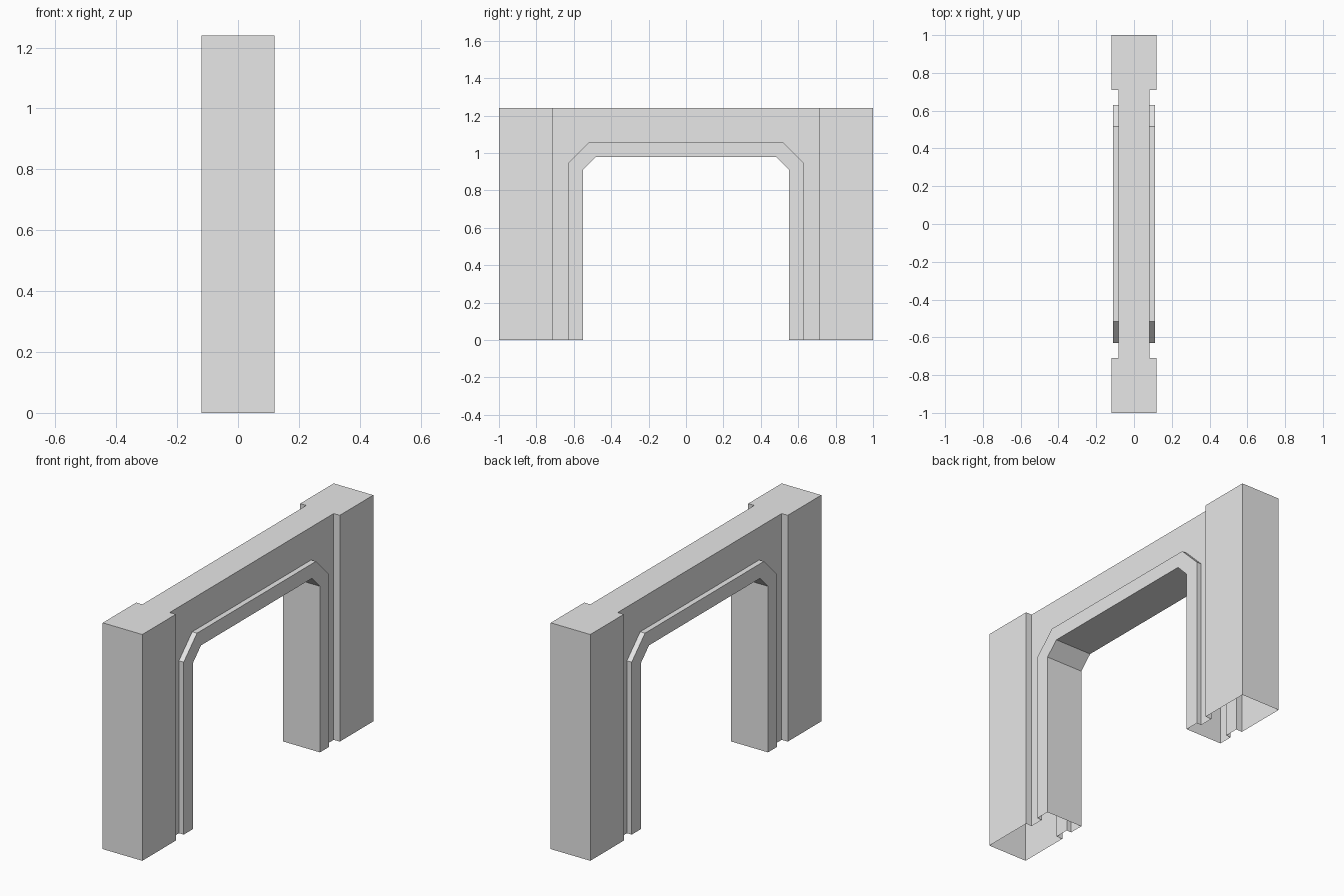
import bpy
import bmesh

if "Cube" in bpy.data.objects:
    bpy.data.objects.remove(bpy.data.objects["Cube"], do_unlink=True)

HEIGHT = 1.24
END, STEP = 1.0, 0.71                       # outer and inner sides of the pillars
PILLAR_X, WALL_X, TRIM_X = 0.12, 0.083, 0.112
PARTS = ["pillars", "wall", "arch_trim", "open_base"]
PILLARS, WALL, TRIM, BASE = range(len(PARTS))

stone = bpy.data.materials.new("plain_grey")
stone.use_nodes = True
grey = (0.8, 0.8, 0.8, 1.0)
stone.diffuse_color = grey
stone.node_tree.nodes["Principled BSDF"].inputs["Base Color"].default_value = grey

bm = bmesh.new()


def face(points, part):
    f = bm.faces.new([bm.verts.new(p) for p in points])
    f.material_index = part                 # temporary tag for the part


def strip(path_a, path_b, part):
    for i in range(len(path_a) - 1):
        face([path_a[i], path_a[i + 1], path_b[i + 1], path_b[i]], part)


def arch(side, spring, corner, top):
    """Chamfered opening as (y, z) points, foot to foot."""
    half = [(side, 0), (side, spring), (corner, top)]
    return [(-y, z) for y, z in half] + half[::-1]


def at(x, path):
    return [(x, y, z) for y, z in path]


outer = arch(0.63, 0.945, 0.515, 1.06)
inner = arch(0.55, 0.91, 0.48, 0.98)

# Both broad sides: wall panel, raised trim and pillar faces
for s in (-1, 1):
    wall, trim, pillar = s * WALL_X, s * TRIM_X, s * PILLAR_X
    panel = [(-STEP, 0), (-STEP, HEIGHT), (STEP, HEIGHT), (STEP, 0)]
    face(at(wall, panel + outer[::-1]), WALL)
    strip(at(wall, outer), at(trim, outer), TRIM)
    strip(at(trim, outer), at(trim, inner), TRIM)
    for e in (-1, 1):
        plan = [(pillar, e * END), (pillar, e * STEP), (wall, e * STEP)]
        strip([(x, y, 0) for x, y in plan],
              [(x, y, HEIGHT) for x, y in plan], PILLARS)

# Underside and jambs of the opening
strip(at(-TRIM_X, inner), at(TRIM_X, inner), TRIM)

# Top of the beam
face([(-WALL_X, -STEP, HEIGHT), (WALL_X, -STEP, HEIGHT),
      (WALL_X, STEP, HEIGHT), (-WALL_X, STEP, HEIGHT)], WALL)

# Pillar ends, pillar tops and temporary base caps
for e in (-1, 1):
    y = e * END
    face([(-PILLAR_X, y, 0), (PILLAR_X, y, 0),
          (PILLAR_X, y, HEIGHT), (-PILLAR_X, y, HEIGHT)], PILLARS)
    cap = [(PILLAR_X, END), (PILLAR_X, STEP), (WALL_X, STEP)]
    foot = cap + [(WALL_X, outer[-1][0]), (TRIM_X, outer[-1][0]),
                  (TRIM_X, inner[-1][0])]
    for half, z, part in ((cap, HEIGHT, PILLARS), (foot, 0, BASE)):
        ring = half + [(-x, v) for x, v in half[::-1]]
        face([(x, e * v, z) for x, v in ring], part)

# Weld the shell so that all faces point outward
bmesh.ops.remove_doubles(bm, verts=bm.verts[:], dist=0.0001)
bmesh.ops.recalc_face_normals(bm, faces=bm.faces[:])

# Split into named parts, leaving the feet open
for index, name in enumerate(PARTS):
    if index == BASE:
        continue
    part = bm.copy()
    others = [f for f in part.faces if f.material_index != index]
    bmesh.ops.delete(part, geom=others, context="FACES")
    for f in part.faces:
        f.material_index = 0
    mesh = bpy.data.meshes.new(name)
    part.to_mesh(mesh)
    part.free()
    mesh.materials.append(stone)
    bpy.context.collection.objects.link(bpy.data.objects.new(name, mesh))
bm.free()
